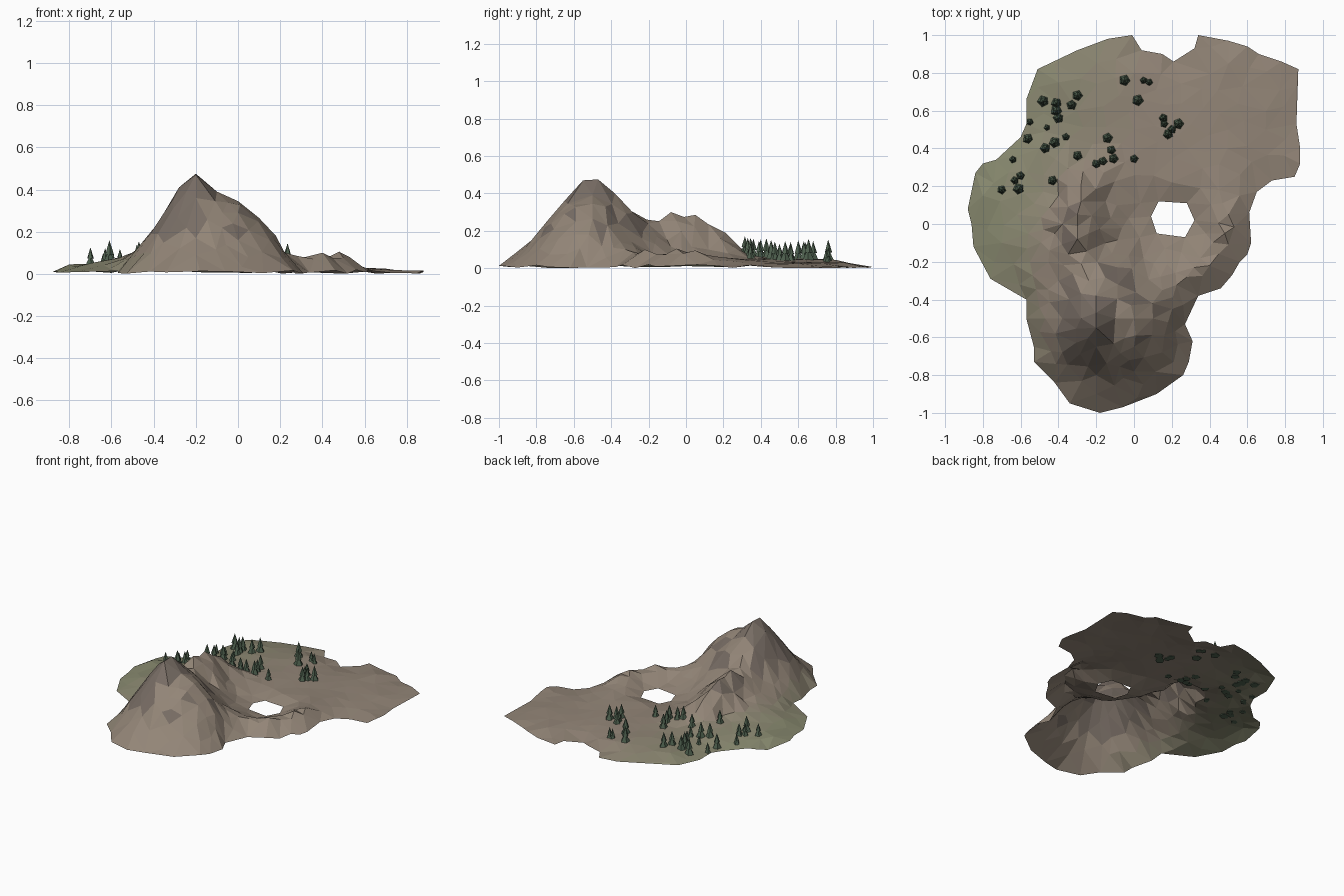
import bpy, bmesh, math, random
from mathutils import Vector
from mathutils.geometry import delaunay_2d_cdt

if "Cube" in bpy.data.objects:
    bpy.data.objects.remove(bpy.data.objects["Cube"])

random.seed(7)

def pairs(v, n):
    return [tuple(v[i:i + n]) for i in range(0, len(v), n)]

# coastline of the terrain sheet, and the opening in the basin
OUTLINE = pairs([
    -.01, 1, .04, .92, .15, .9, .21, .86, .32, .93, .34, 1, .5, .97, .6, .94, .66, .9, .78, .86,
    .87, .82, .86, .53, .88, .4, .88, .32, .85, .25, .73, .23, .65, .17, .61, .06, .62, -.1,
    .6, -.16, .56, -.2, .52, -.27, .46, -.34, .34, -.38, .27, -.53, .31, -.62, .29, -.73,
    .26, -.8, .12, -.9, -.06, -.97, -.18, -1, -.34, -.95, -.42, -.84, -.53, -.73, -.53, -.65,
    -.57, -.5, -.57, -.4, -.76, -.29, -.85, -.12, -.86, 0, -.88, .08, -.84, .27, -.8, .32,
    -.73, .34, -.6, .46, -.57, .53, -.57, .66, -.51, .82, -.3, .92, -.14, .98], 2)
HOLE = [(.13, .12), (.28, .11), (.32, .02), (.27, -.07), (.12, -.05), (.09, .04)]

# key heights: mountain and ridge, then basin rim and plains
MOUNTAIN = pairs([
    -.2, -.47, .475, -.2, -.55, .47, -.28, -.5, .41, -.1, -.5, .39, 0, -.5, .345, .1, -.5, .265,
    .18, -.52, .18, -.38, -.5, .24, -.47, -.5, .13, -.2, -.65, .36, -.2, -.8, .17, -.2, -.9, .09,
    0, -.65, .29, 0, -.78, .16, .15, -.68, .16, -.38, -.68, .19, -.2, -.38, .4, -.24, -.3, .31,
    -.28, -.21, .26, -.3, -.08, .3, -.3, .05, .285, -.28, .12, .235, -.28, .21, .19, -.27, .28, .12,
    -.26, .35, .06, -.4, -.3, .17, -.42, -.05, .13, -.4, .15, .09, -.15, -.1, .15, -.15, .12, .1], 3)
LOWLAND = pairs([
    -.55, -.2, .07, -.62, .05, .06, -.7, -.1, .05, -.8, .15, .045, -.03, .03, .05, 0, -.3, .2,
    .05, -.18, .08, .15, -.35, .14, .28, -.28, .085, .4, -.22, .1, .48, -.05, .105, .5, .05, .095,
    .45, .18, .06, .38, -.05, .045, .25, -.15, .035, .2, .22, .05, -.5, .4, .055, 0, .5, .05,
    0, .8, .045, .5, .5, .03, .7, .6, .025, -.4, .75, .05, .5, .85, .03], 3)

EDGE = [(x, y, random.uniform(0, .02)) for x, y in OUTLINE]
RIM = [(x, y, .02) for x, y in HOLE]
KEYS = EDGE + RIM + MOUNTAIN + LOWLAND

# solve for a smooth surface through all the key heights
def solve(a, b):
    n = len(b)
    m = [row[:] + [b[i]] for i, row in enumerate(a)]
    for i in range(n):
        p = max(range(i, n), key=lambda r: abs(m[r][i]))
        m[i], m[p] = m[p], m[i]
        for r in range(i + 1, n):
            f = m[r][i] / m[i][i]
            if f:
                for c in range(i, n + 1):
                    m[r][c] -= f * m[i][c]
    x = [0] * n
    for i in reversed(range(n)):
        x[i] = (m[i][n] - sum(m[i][c] * x[c] for c in range(i + 1, n))) / m[i][i]
    return x

W = solve([[math.hypot(p[0] - q[0], p[1] - q[1]) for q in KEYS] for p in KEYS], [p[2] for p in KEYS])

def height(x, y):
    return max(0, sum(w * math.hypot(x - k[0], y - k[1]) for w, k in zip(W, KEYS)))

def inside(x, y, poly):
    hit = False
    for (ax, ay), (bx, by) in zip(poly, poly[1:] + poly[:1]):
        if (ay > y) != (by > y) and x < (bx - ax) * (y - ay) / (by - ay) + ax:
            hit = not hit
    return hit

def on_land(x, y):
    return inside(x, y, OUTLINE) and not inside(x, y, HOLE)

def material(name, rgb):
    m = bpy.data.materials.new(name)
    m.diffuse_color = (*rgb, 1)
    m.use_nodes = True
    m.node_tree.nodes["Principled BSDF"].inputs["Base Color"].default_value = m.diffuse_color
    return m

# scatter points over the land, denser on the slopes
points = list(KEYS)
for _ in range(6000):
    x, y = random.uniform(-.9, .9), random.uniform(-1, 1)
    if not on_land(x, y):
        continue
    z = height(x, y)
    gap = .06 if z > .07 else .085
    if all(math.hypot(x - p[0], y - p[1]) > gap for p in points):
        rough = .01 if z > .08 else .002
        points.append((x, y, z + random.uniform(-rough, rough)))

# triangulate with the coastline and hole as fixed edges
n, h = len(OUTLINE), len(HOLE)
loops = [(i, (i + 1) % n) for i in range(n)] + [(n + i, n + (i + 1) % h) for i in range(h)]
co, _, tris, orig, _, _ = delaunay_2d_cdt([Vector(p[:2]) for p in points], loops, [], 0, 1e-5)
verts = [(c.x, c.y, points[o[0]][2] if o else height(c.x, c.y)) for c, o in zip(co, orig)]
faces = []
for t in tris:
    cx, cy = (sum(verts[i][k] for i in t) / 3 for k in (0, 1))
    if on_land(cx, cy):
        faces.append(t)
mesh = bpy.data.meshes.new("terrain")
mesh.from_pydata(verts, [], faces)
for i in range(6):      # blend from bare earth to grass
    f = i / 5
    mesh.materials.append(material(f"ground_{i}", (.29 - .05 * f, .235 + .01 * f, .185 - .03 * f)))
mesh.materials.append(material("dark_rock", (.19, .155, .13)))
for p in mesh.polygons:
    c = p.center
    grass = (-c.x - .1 + .25 * c.y) * 1.5 - max(0, c.z - .06) * 9
    p.material_index = max(0, min(5, round(grass * 5)))
    if (c.z > .2 and p.normal.z < .65) or c.z > .38:
        p.material_index = 6
bpy.context.collection.objects.link(bpy.data.objects.new("terrain", mesh))

# pine trees: x, y, radius
TREES = pairs([
    -.48, .65, .033, -.55, .54, .022, -.56, .45, .03, -.46, .51, .02, -.41, .64, .03, -.41, .6, .033,
    -.4, .56, .03, -.33, .63, .03, -.3, .68, .03, -.47, .4, .03, -.42, .43, .032, -.36, .46, .022,
    -.3, .36, .028, -.64, .34, .022, -.7, .18, .025, -.63, .23, .024, -.6, .255, .026, -.61, .185, .033,
    -.43, .23, .027, -.14, .455, .03, -.12, .39, .027, -.11, .345, .03, -.165, .33, .027, -.2, .315, .027,
    0, .345, .025, .02, .655, .034, -.05, .76, .033, .05, .76, .022, .08, .75, .022, .155, .56, .027,
    .16, .53, .024, .235, .53, .032, .2, .5, .027, .18, .475, .03], 3)

bm = bmesh.new()
for x, y, r in TREES:
    z, tall, turn = height(x, y) - .005, r * 3.4, random.uniform(0, 6)
    for base, top, rad in ((0, .62, 1), (.38, 1, .68)):
        ring = [bm.verts.new((x + r * rad * math.cos(turn + base + k * math.tau / 5),
                              y + r * rad * math.sin(turn + base + k * math.tau / 5),
                              z + tall * base)) for k in range(5)]
        tip = bm.verts.new((x, y, z + tall * top))
        for k in range(5):
            bm.faces.new((ring[k], ring[(k + 1) % 5], tip))
        bm.faces.new(ring[::-1])
mesh = bpy.data.meshes.new("pine_trees")
bm.to_mesh(mesh)
bm.free()
mesh.materials.append(material("pine_green", (.075, .115, .075)))
bpy.context.collection.objects.link(bpy.data.objects.new("pine_trees", mesh))
